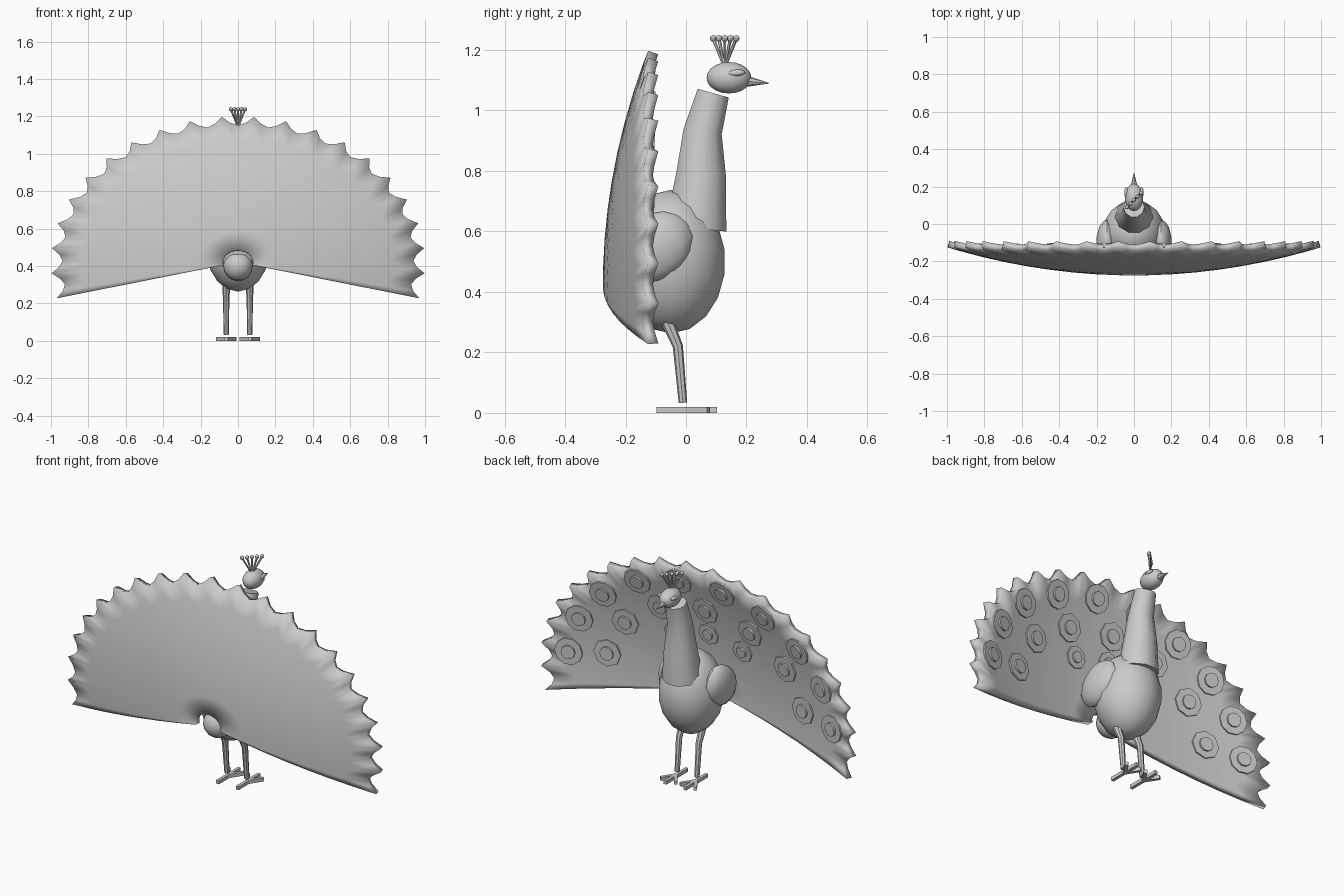
import bpy, bmesh
from math import sin, cos, pi, radians, sqrt
from mathutils import Vector, Matrix

if "Cube" in bpy.data.objects:
    bpy.data.objects.remove(bpy.data.objects["Cube"])


def finish(name, bm):
    bmesh.ops.recalc_face_normals(bm, faces=bm.faces)
    me = bpy.data.meshes.new(name)
    bm.to_mesh(me)
    bm.free()
    ob = bpy.data.objects.new(name, me)
    bpy.context.collection.objects.link(ob)
    return ob


def ball(name, loc, radii, seg=14, rings=8, tilt=0.0):
    bm = bmesh.new()
    bmesh.ops.create_uvsphere(bm, u_segments=seg, v_segments=rings, radius=1)
    m = Matrix.Translation(loc) @ Matrix.Rotation(tilt, 4, 'X') @ Matrix.Diagonal((*radii, 1))
    bmesh.ops.transform(bm, matrix=m, verts=bm.verts)
    return finish(name, bm)


def tube(name, path, radii, sides=10):
    """Capped tube through the path points with a radius at each."""
    pts = [Vector(p) for p in path]
    bm = bmesh.new()
    rings = []
    for i, p in enumerate(pts):
        d = (pts[min(i + 1, len(pts) - 1)] - pts[max(i - 1, 0)]).normalized()
        q = d.to_track_quat('Z', 'Y')
        rings.append([bm.verts.new(p + q @ Vector((cos(2 * pi * k / sides), sin(2 * pi * k / sides), 0)) * radii[i])
                      for k in range(sides)])
        if i:
            # keep consecutive rings aligned
            off = min(range(sides), key=lambda o: sum((rings[i][(k + o) % sides].co - rings[i - 1][k].co).length
                                                      for k in range(sides)))
            rings[i] = rings[i][off:] + rings[i][:off]
            for k in range(sides):
                j = (k + 1) % sides
                bm.faces.new((rings[i - 1][k], rings[i - 1][j], rings[i][j], rings[i][k]))
    bm.faces.new(rings[0])
    bm.faces.new(rings[-1])
    return finish(name, bm)


# Tail fan: dished half-ellipse with a scalloped rim
FAN_Z, RZ, THICK = 0.42, 0.78, 0.035
SCALLOPS, SUB, ROWS = 21, 4, 7
START, SWEEP = radians(-14.3), radians(208.6)


def fan_point(r, a):
    return Vector((r * cos(a), -0.275 + 0.15 * r * r, FAN_Z + RZ * r * sin(a)))


bm = bmesh.new()
cols = []
for i in range(SCALLOPS * SUB + 1):
    a = START + SWEEP * i / (SCALLOPS * SUB)
    rim = 1 - 0.062 * sin(pi * (i % SUB) / SUB)
    cols.append([bm.verts.new(fan_point(0.08 + (rim - 0.08) * j / ROWS, a)) for j in range(ROWS + 1)])
for c, d in zip(cols, cols[1:]):
    for j in range(ROWS):
        bm.faces.new((c[j], d[j], d[j + 1], c[j + 1]))
fan = finish("tail_fan", bm)
if fan.data.polygons[0].normal.y < 0:
    fan.data.flip_normals()
mod = fan.modifiers.new("thickness", 'SOLIDIFY')
mod.thickness = THICK
mod.offset = 1

# Feather eyespots: two stacked discs lying on the fan's front surface
for row, (r, count, step, size) in enumerate([(0.85, 10, 19, 0.078), (0.64, 7, 26.8, 0.078), (0.45, 3, 29, 0.062)]):
    for k in range(count):
        a = radians(90 + (k - (count - 1) / 2) * step)
        p = fan_point(r, a)
        n = Vector((-0.3 * p.x, 1, -0.3 * (p.z - FAN_Z) / RZ ** 2)).normalized()
        p += n * THICK
        tube(f"eyespot_ring_{row}_{k}", [p - n * 0.015, p + n * 0.01], [size] * 2, 8 if row else 10)
        tube(f"eyespot_centre_{row}_{k}", [p, p + n * 0.02], [size * 0.5] * 2, 10)

# Body, tail root and neck
ball("body", (0, -0.05, 0.5), (0.172, 0.18, 0.237), 16, 9)
ball("tail_root", (0, -0.18, 0.40), (0.08, 0.08, 0.08), 14, 8)
tube("neck", [(0, 0.032, 0.61), (0, 0.05, 0.785), (0, 0.055, 0.93), (0, 0.09, 1.057)],
     [0.107, 0.087, 0.067, 0.056], 10)

# Head and beak
ball("head", (0, 0.142, 1.108), (0.05, 0.074, 0.052), 14, 10)
tube("beak", [(0, 0.195, 1.097), (0, 0.275, 1.09)], [0.02, 0.001], 8)

# Crest plumes in a diagonal row
for k in range(5):
    t = (k - 2) / 2 * 0.038
    tip = (t, 0.128 + t, 1.238)
    tube(f"crest_stalk_{k}", [(t * 0.1, 0.128 + t * 0.1, 1.15), tip], [0.004, 0.006], 6)
    ball(f"crest_tip_{k}", tip, (0.011, 0.011, 0.011), 8, 6)

# Paired parts: wings, eyes, legs and feet
for side, s in (("left", -1), ("right", 1)):
    ball(f"wing_{side}", (s * 0.145, -0.105, 0.548), (0.058, 0.135, 0.11), 14, 8, radians(35))
    ball(f"eye_{side}", (s * 0.041, 0.167, 1.124), (0.011, 0.03, 0.011), 10, 6, radians(5))
    x = s * 0.063
    tube(f"leg_{side}", [(x, -0.065, 0.31), (x, -0.027, 0.22), (x, -0.01, 0.033)], [0.022, 0.017, 0.014], 8)
    for k, (ang, length) in enumerate([(0, 0.102), (33, 0.088), (-33, 0.088), (180, 0.097)]):
        bm = bmesh.new()
        bmesh.ops.create_cube(bm, size=1)
        m = (Matrix.Translation((x, 0, 0.01)) @ Matrix.Rotation(radians(ang), 4, 'Z')
             @ Matrix.Translation((0, length / 2, 0)) @ Matrix.Diagonal((0.018, length, 0.02, 1)))
        bmesh.ops.transform(bm, matrix=m, verts=bm.verts)
        finish(f"toe_{side}_{k}", bm)

# Smooth shading with hard edges kept
for ob in bpy.context.scene.objects:
    ob.select_set(True)
bpy.context.view_layer.objects.active = fan
bpy.ops.object.shade_smooth_by_angle(angle=radians(42))
